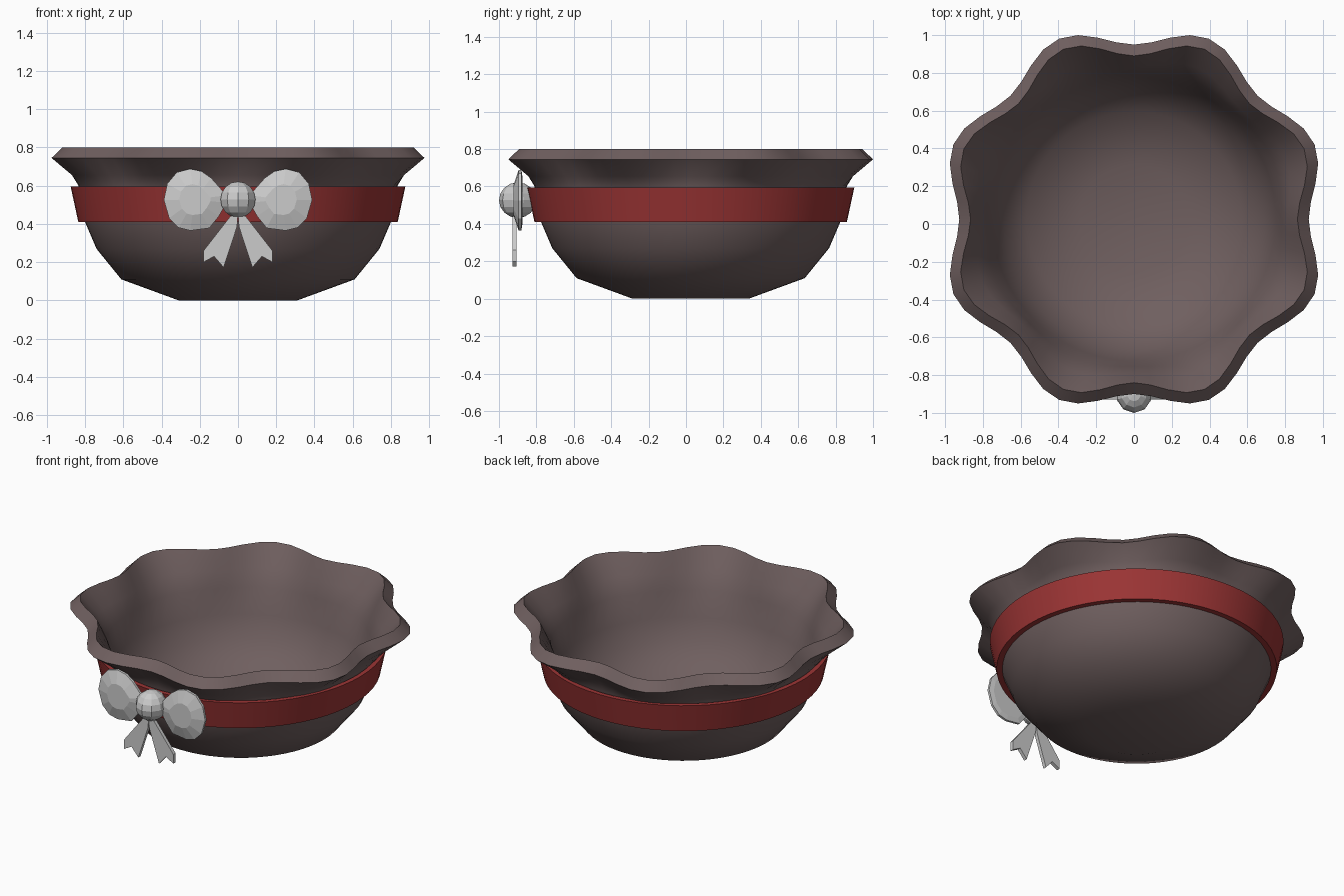
import bpy, bmesh
from math import sin, cos, pi, radians

if "Cube" in bpy.data.objects:
    bpy.data.objects.remove(bpy.data.objects["Cube"])

CY = 0.025      # centre of the bowl in y
SEG = 64


def material(name, rgb):
    m = bpy.data.materials.new(name)
    m.diffuse_color = (*rgb, 1)
    m.use_nodes = True
    m.node_tree.nodes["Principled BSDF"].inputs["Base Color"].default_value = m.diffuse_color
    return m


def finish(name, bm, mat=None, smooth=None):
    bmesh.ops.recalc_face_normals(bm, faces=bm.faces[:])
    me = bpy.data.meshes.new(name)
    bm.to_mesh(me)
    bm.free()
    ob = bpy.data.objects.new(name, me)
    bpy.context.collection.objects.link(ob)
    if mat:
        me.materials.append(mat)
    if smooth:
        bpy.ops.object.select_all(action='DESELECT')
        ob.select_set(True)
        bpy.context.view_layer.objects.active = ob
        bpy.ops.object.shade_smooth_by_angle(angle=radians(smooth))
    return ob


def lathe(name, profile, mat, closed=False):
    """Revolve (radius, z, wave) points; wave adds the eight-lobed ripple."""
    bm = bmesh.new()
    rings = []
    for r, z, wave in profile:
        ring = []
        for i in range(SEG):
            a = 2 * pi * i / SEG
            rr = r - wave * cos(8 * a)
            ring.append(bm.verts.new((rr * cos(a), CY + rr * sin(a), z)))
        rings.append(ring)
    pairs = list(zip(rings, rings[1:]))
    if closed:
        pairs.append((rings[-1], rings[0]))
    else:
        bm.faces.new(rings[0])
        bm.faces.new(rings[-1])
    for lo, hi in pairs:
        for i in range(SEG):
            j = (i + 1) % SEG
            bm.faces.new((lo[i], lo[j], hi[j], hi[i]))
    return finish(name, bm, mat, 35)


def bridge(bm, a, b):
    for i in range(len(a)):
        j = (i + 1) % len(a)
        bm.faces.new((a[i], a[j], b[j], b[i]))


def plate(name, outline, side, layers):
    """Stack scaled copies of an xz outline; layers are (y, scale)."""
    cx = sum(p[0] for p in outline) / len(outline)
    cz = sum(p[1] for p in outline) / len(outline)
    bm = bmesh.new()
    rings = [[bm.verts.new((side * (cx + (x - cx) * s), y, cz + (z - cz) * s))
              for x, z in outline] for y, s in layers]
    for a, b in zip(rings, rings[1:]):
        bridge(bm, a, b)
    bm.faces.new(rings[0])
    bm.faces.new(rings[-1])
    return finish(name, bm)


brown = material("brown", (0.16, 0.115, 0.115))
red = material("red", (0.33, 0.035, 0.035))

# Bowl: outside going up, bevelled rippled rim, inside going down
lathe("bowl", [
    (0.31, 0.0, 0), (0.61, 0.11, 0), (0.74, 0.27, 0), (0.80, 0.41, 0),
    (0.825, 0.52, 0.003), (0.845, 0.60, 0.01), (0.885, 0.655, 0.03),
    (0.98, 0.745, 0.055), (0.92, 0.80, 0.055),
    (0.84, 0.68, 0.03), (0.79, 0.58, 0.01), (0.75, 0.42, 0),
    (0.69, 0.29, 0), (0.57, 0.15, 0), (0.29, 0.05, 0)], brown)

# Ribbon band
lathe("band", [(0.835, 0.41, 0), (0.875, 0.595, 0),
               (0.845, 0.595, 0), (0.80, 0.41, 0)], red, closed=True)

# Bow loops and tails, mirrored
loop = [(0.06, 0.55), (0.14, 0.64), (0.19, 0.675), (0.25, 0.688), (0.32, 0.67),
        (0.37, 0.61), (0.388, 0.525), (0.36, 0.43), (0.31, 0.38),
        (0.25, 0.365), (0.15, 0.378), (0.10, 0.44), (0.06, 0.51)]
tail = [(0.0, 0.45), (0.04, 0.44), (0.18, 0.26), (0.18, 0.20),
        (0.125, 0.23), (0.075, 0.172), (0.005, 0.385)]
for side, word in ((1, "right"), (-1, "left")):
    plate("bow_loop_" + word, loop, side,
          [(-0.875, 0.8), (-0.88, 1), (-0.895, 1), (-0.922, 0.5)])
    plate("bow_tail_" + word, tail, side, [(-0.905, 1), (-0.928, 1)])

# Bow knot
bm = bmesh.new()
bmesh.ops.create_uvsphere(bm, u_segments=10, v_segments=8, radius=1)
for v in bm.verts:
    v.co = (v.co.x * 0.096, -0.90 + v.co.y * 0.10, 0.527 + v.co.z * 0.095)
finish("bow_knot", bm)
